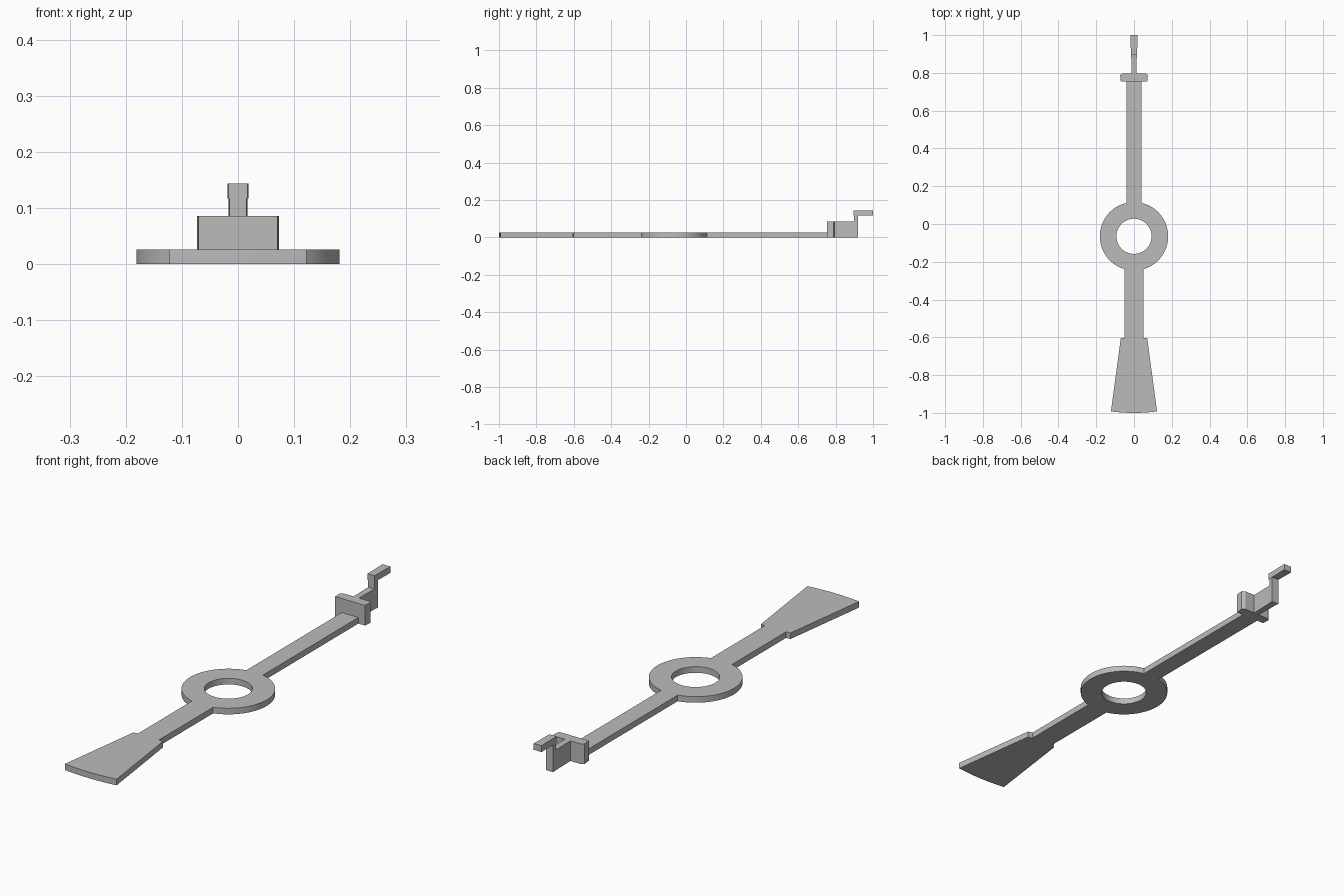
import bpy
import bmesh
from math import sin, cos, asin, pi

if "Cube" in bpy.data.objects:
    bpy.data.objects.remove(bpy.data.objects["Cube"], do_unlink=True)

HUB_Y = -0.065      # centre of the ring; all arcs are struck from here
THICK = 0.026

grey = bpy.data.materials.new("plain grey")
grey.use_nodes = True
grey.diffuse_color = (0.5, 0.5, 0.5, 1)
grey.node_tree.nodes["Principled BSDF"].inputs["Base Color"].default_value = (0.5, 0.5, 0.5, 1)


def arc(radius, start, end, steps):
    """Points about the hub, angles measured from -y towards +x."""
    angles = [start + (end - start) * i / steps for i in range(steps + 1)]
    return [(radius * sin(a), HUB_Y - radius * cos(a)) for a in angles]


def mirrored(half):
    """Close a right-hand outline with its left-hand reflection."""
    return half + [(-x, y) for x, y in reversed(half) if x > 1e-6]


def slab(name, loops, z0, z1, smooth=False):
    """Extrude closed outlines (the first solid, the others holes) from z0 to z1."""
    bm = bmesh.new()
    edges = []
    for loop in loops:
        verts = [bm.verts.new((x, y, z0)) for x, y in loop]
        edges += [bm.edges.new((v, verts[i - 1])) for i, v in enumerate(verts)]
    bmesh.ops.triangle_fill(bm, edges=edges, use_beauty=True)
    top = bmesh.ops.extrude_face_region(bm, geom=bm.faces[:], use_keep_orig=True)
    moved = [g for g in top["geom"] if isinstance(g, bmesh.types.BMVert)]
    bmesh.ops.translate(bm, verts=moved, vec=(0, 0, z1 - z0))
    bmesh.ops.recalc_face_normals(bm, faces=bm.faces[:])
    mesh = bpy.data.meshes.new(name)
    bm.to_mesh(mesh)
    bm.free()
    mesh.materials.append(grey)
    obj = bpy.data.objects.new(name, mesh)
    bpy.context.collection.objects.link(obj)
    if smooth:
        bpy.ops.object.select_all(action='DESELECT')
        obj.select_set(True)
        bpy.context.view_layer.objects.active = obj
        bpy.ops.object.shade_smooth_by_angle(angle=pi / 6)
    return obj


def taper(y0, w0, y1, w1):
    return mirrored([(w0, y0), (w1, y1)])


# Flat pointer body: fan tail, neck, ring with a hole, long arm
ring_r, hole_r, neck_w, arm_w = 0.181, 0.093, 0.05, 0.039
fan_angle = asin(0.122 / 0.935)
half = arc(0.935, 0, fan_angle, 6)
half += [(0.07, -0.605), (neck_w, -0.602)]
half += arc(ring_r, asin(neck_w / ring_r), pi - asin(arm_w / ring_r), 32)
half += [(arm_w, 0.77)]
hole = arc(hole_r, 0, 2 * pi, 64)[:-1]
slab("pointer_body", [mirrored(half), hole], 0, THICK, smooth=True)

# Upright cross plate at the end of the arm
slab("cross_plate", [mirrored([(0.07, 0.755), (0.0735, 0.788), (0.06, 0.797)])], 0, 0.086)

# Thin fin behind the plate, rising to a post and a finger
slab("fin", [taper(0.785, 0.0125, 0.898, 0.015)], 0, 0.086)
slab("post", [taper(0.898, 0.015, 0.919, 0.0165)], 0, 0.117)
slab("finger", [taper(0.896, 0.0165, 1.0, 0.0185)], 0.117, 0.144)
